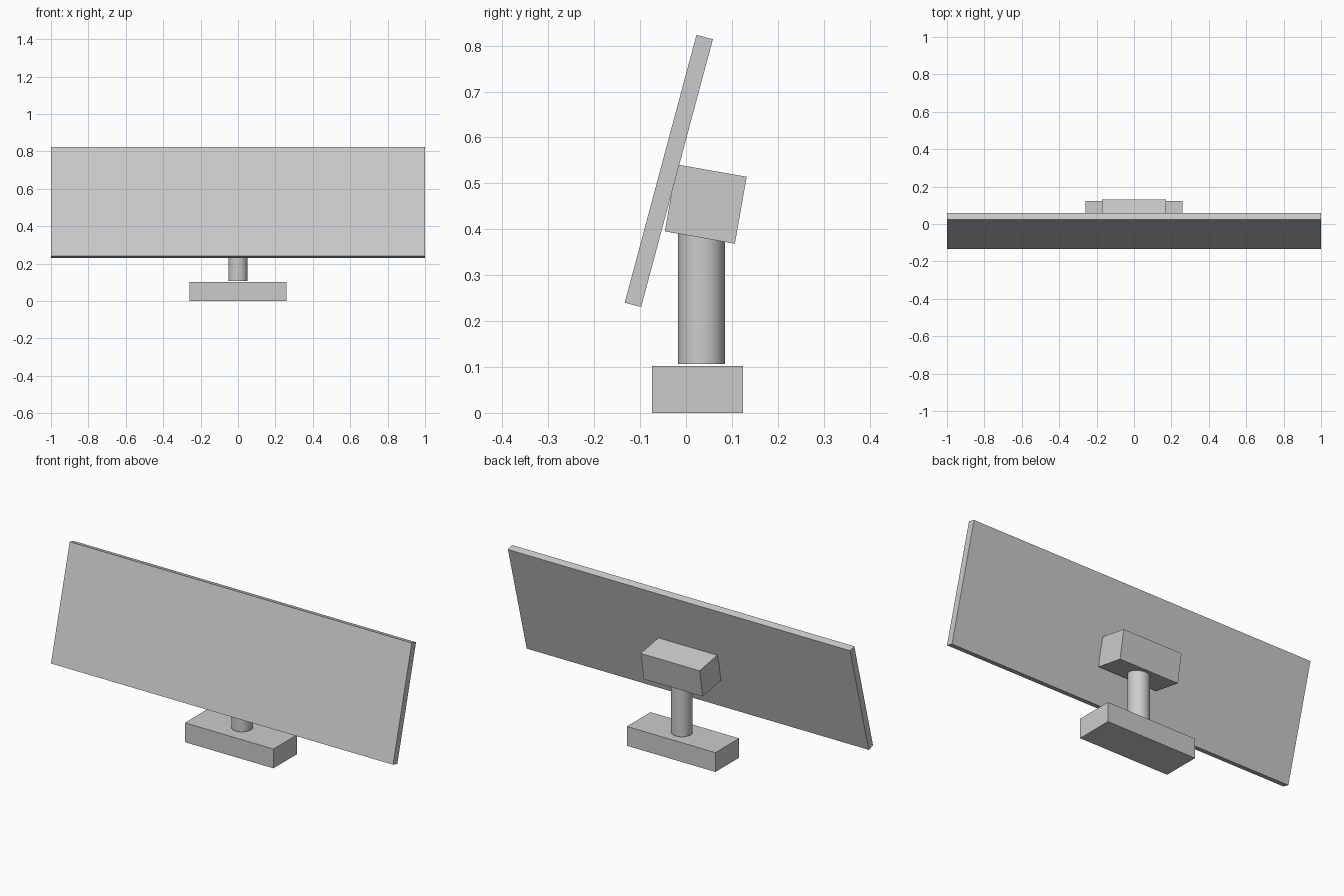
import bpy
from math import radians

if "Cube" in bpy.data.objects:
    bpy.data.objects.remove(bpy.data.objects["Cube"])


def box(name, size, loc, tilt=0):
    bpy.ops.mesh.primitive_cube_add(size=1, location=loc, rotation=(radians(tilt), 0, 0))
    ob = bpy.context.object
    ob.name = name
    ob.scale = size
    return ob


# Foot resting on the ground
box("base", (0.518, 0.198, 0.102), (0, 0.025, 0.051))

# Round post between foot and mount
z0, z1 = 0.106, 0.41
bpy.ops.mesh.primitive_cylinder_add(vertices=48, radius=0.0515, depth=z1 - z0,
                                    location=(0, 0.034, (z0 + z1) / 2))
bpy.context.object.name = "post"
bpy.ops.object.shade_smooth_by_angle(angle=radians(30))

# Tilted mount block behind the panel
box("mount_block", (0.344, 0.155, 0.148), (0, 0.043, 0.455), -10)

# Wide panel leaning backwards
box("panel", (2.0, 0.037, 0.604), (0, -0.0375, 0.527), -15)
